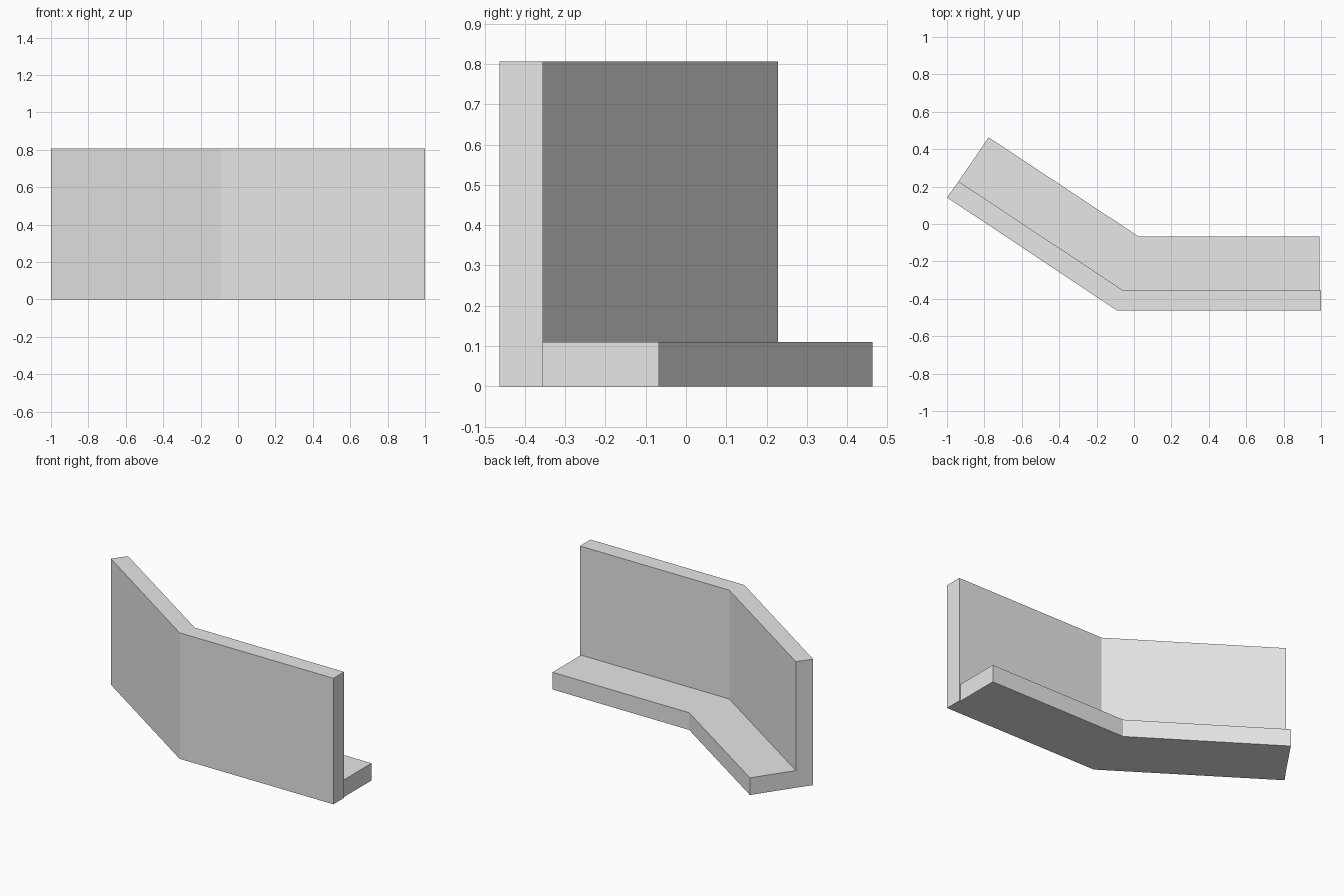
import bpy
import bmesh

cube = bpy.data.objects.get("Cube")
if cube:
    bpy.data.objects.remove(cube, do_unlink=True)

# Single plain grey finish
grey = bpy.data.materials.new("plain_grey")
grey.use_nodes = True
colour = (0.8, 0.8, 0.8, 1)
grey.diffuse_color = colour
grey.node_tree.nodes["Principled BSDF"].inputs["Base Color"].default_value = colour


def extrude_outline(name, outline, height):
    """Raise a flat plan outline from the ground into a solid part."""
    bm = bmesh.new()
    base = bm.faces.new([bm.verts.new((x, y, 0)) for x, y in outline])
    top = bmesh.ops.extrude_face_region(bm, geom=[base], use_keep_orig=True)["geom"]
    raised = [v for v in top if isinstance(v, bmesh.types.BMVert)]
    bmesh.ops.translate(bm, verts=raised, vec=(0, 0, height))
    bmesh.ops.recalc_face_normals(bm, faces=bm.faces)
    mesh = bpy.data.meshes.new(name)
    bm.to_mesh(mesh)
    bm.free()
    mesh.materials.append(grey)
    obj = bpy.data.objects.new(name, mesh)
    bpy.context.collection.objects.link(obj)
    return obj


# Plan lines from the angled end to the straight end
wall_front = [(-1, 0.142), (-0.09, -0.463), (1, -0.463)]
wall_back = [(-0.938, 0.228), (-0.058, -0.355), (1, -0.355)]
ledge_front = wall_back[:2] + [(0.993, -0.355)]
ledge_back = [(-0.777, 0.463), (0.025, -0.067), (0.993, -0.067)]

# Tall bent wall and the low ledge behind it
extrude_outline("wall", wall_front + wall_back[::-1], 0.807)
extrude_outline("ledge", ledge_front + ledge_back[::-1], 0.11)
